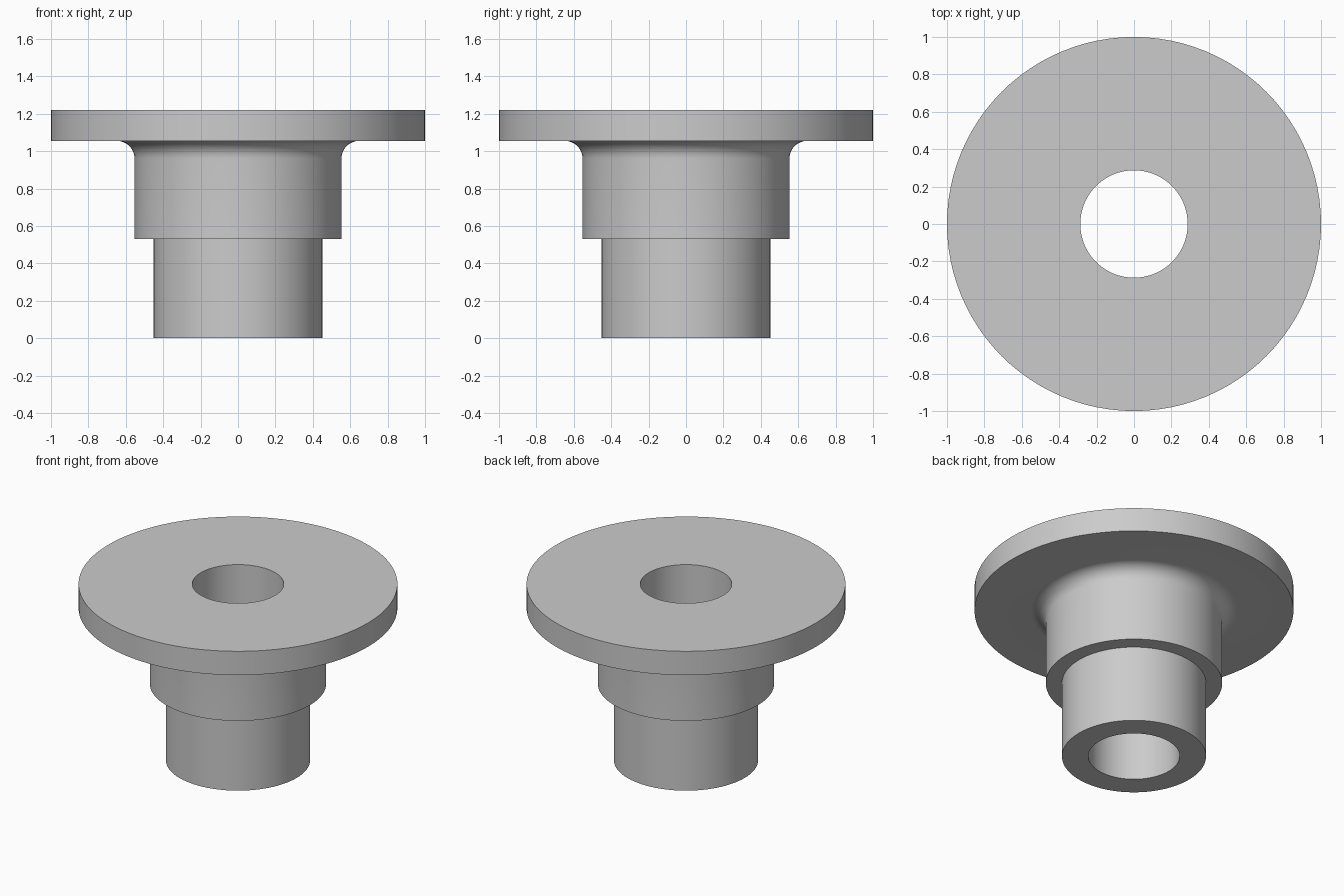
import bpy
import bmesh
from math import cos, sin, pi, radians

SEGMENTS = 96
BORE, SPIGOT, HUB, FLANGE = 0.287, 0.452, 0.553, 1.0
STEP_Z, UNDER_Z, TOP_Z = 0.53, 1.055, 1.22
FILLET, FILLET_STEPS = 0.095, 12

# Remove the default cube
cube = bpy.data.objects.get("Cube")
if cube:
    bpy.data.objects.remove(cube, do_unlink=True)


def make_material(name, colour):
    mat = bpy.data.materials.new(name)
    mat.use_nodes = True
    mat.diffuse_color = colour
    mat.node_tree.nodes["Principled BSDF"].inputs["Base Color"].default_value = colour
    return mat


def lathe(name, profile, mat):
    """Spin a closed (radius, height) profile around the z axis."""
    bm = bmesh.new()
    rings = []
    for i in range(SEGMENTS):
        a = 2 * pi * i / SEGMENTS
        rings.append([bm.verts.new((r * cos(a), r * sin(a), z)) for r, z in profile])
    for i, ring in enumerate(rings):
        nxt = rings[(i + 1) % SEGMENTS]
        for j in range(len(profile)):
            k = (j + 1) % len(profile)
            bm.faces.new((ring[j], nxt[j], nxt[k], ring[k]))
    bmesh.ops.recalc_face_normals(bm, faces=bm.faces)
    mesh = bpy.data.meshes.new(name)
    bm.to_mesh(mesh)
    bm.free()
    mesh.materials.append(mat)
    obj = bpy.data.objects.new(name, mesh)
    bpy.context.collection.objects.link(obj)
    return obj


# Concave fillet joining the hub to the underside of the flange
fillet = []
for i in range(FILLET_STEPS + 1):
    t = 0.5 * pi * i / FILLET_STEPS
    fillet.append((HUB + FILLET * (1 - cos(t)), UNDER_Z - FILLET * (1 - sin(t))))

# Spigot, shoulder, hub, fillet, flange and through bore
profile = [(BORE, 0), (SPIGOT, 0), (SPIGOT, STEP_Z), (HUB, STEP_Z)]
profile += fillet
profile += [(FLANGE, UNDER_Z), (FLANGE, TOP_Z), (BORE, TOP_Z)]

grey = make_material("plain grey", (0.6, 0.6, 0.6, 1))
bushing = lathe("flanged_bushing", profile, grey)

# Smooth the round walls, keep the rims sharp
bpy.ops.object.select_all(action="DESELECT")
bushing.select_set(True)
bpy.context.view_layer.objects.active = bushing
bpy.ops.object.shade_smooth_by_angle(angle=radians(30))
